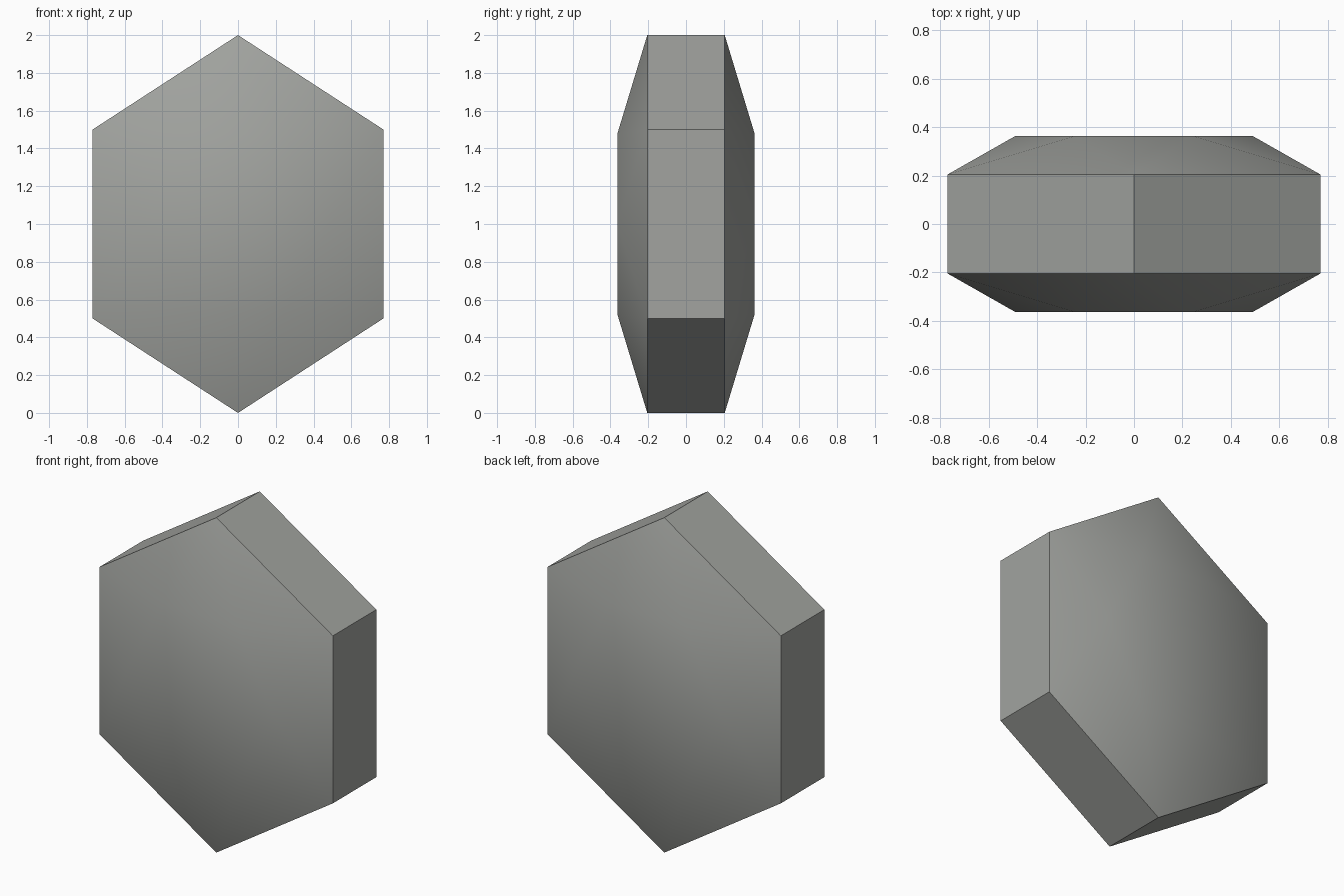
import bpy, bmesh, math

if "Cube" in bpy.data.objects:
    bpy.data.objects.remove(bpy.data.objects["Cube"])

# Grey stone material
mat = bpy.data.materials.new("stone_grey")
mat.diffuse_color = (0.36, 0.37, 0.35, 1)
mat.use_nodes = True
mat.node_tree.nodes["Principled BSDF"].inputs["Base Color"].default_value = mat.diffuse_color

SQUEEZE = 0.889  # hexagons are slightly narrower than regular


def hex_ring(bm, radius, y, start):
    """Six vertices around the y axis, centred at z = 1."""
    ring = []
    for i in range(6):
        a = math.radians(start + 60 * i)
        ring.append(bm.verts.new((radius * SQUEEZE * math.cos(a), y,
                                  1 + radius * math.sin(a))))
    return ring


bm = bmesh.new()
rims = []
for side in (-1, 1):
    # Bevelled cap: pointed-up rim joined to a smaller turned hexagon
    rim = hex_ring(bm, 1.0, side * 0.205, 30)
    crown = hex_ring(bm, 0.553, side * 0.363, 0)
    bm.faces.new(crown)
    for i in range(6):
        j = (i + 1) % 6
        bm.faces.new((rim[i], crown[i], crown[j]))
        bm.faces.new((rim[i], crown[j], rim[j]))
    rims.append(rim)

# Straight side walls
front, back = rims
for i in range(6):
    j = (i + 1) % 6
    bm.faces.new((front[i], front[j], back[j], back[i]))
bmesh.ops.recalc_face_normals(bm, faces=bm.faces)

mesh = bpy.data.meshes.new("hexagonal_stone")
bm.to_mesh(mesh)
bm.free()
mesh.materials.append(mat)
stone = bpy.data.objects.new("hexagonal_stone", mesh)
bpy.context.collection.objects.link(stone)

# Smooth caps, crisp rims and walls
bpy.context.view_layer.objects.active = stone
stone.select_set(True)
bpy.ops.object.shade_smooth_by_angle(angle=math.radians(40))
